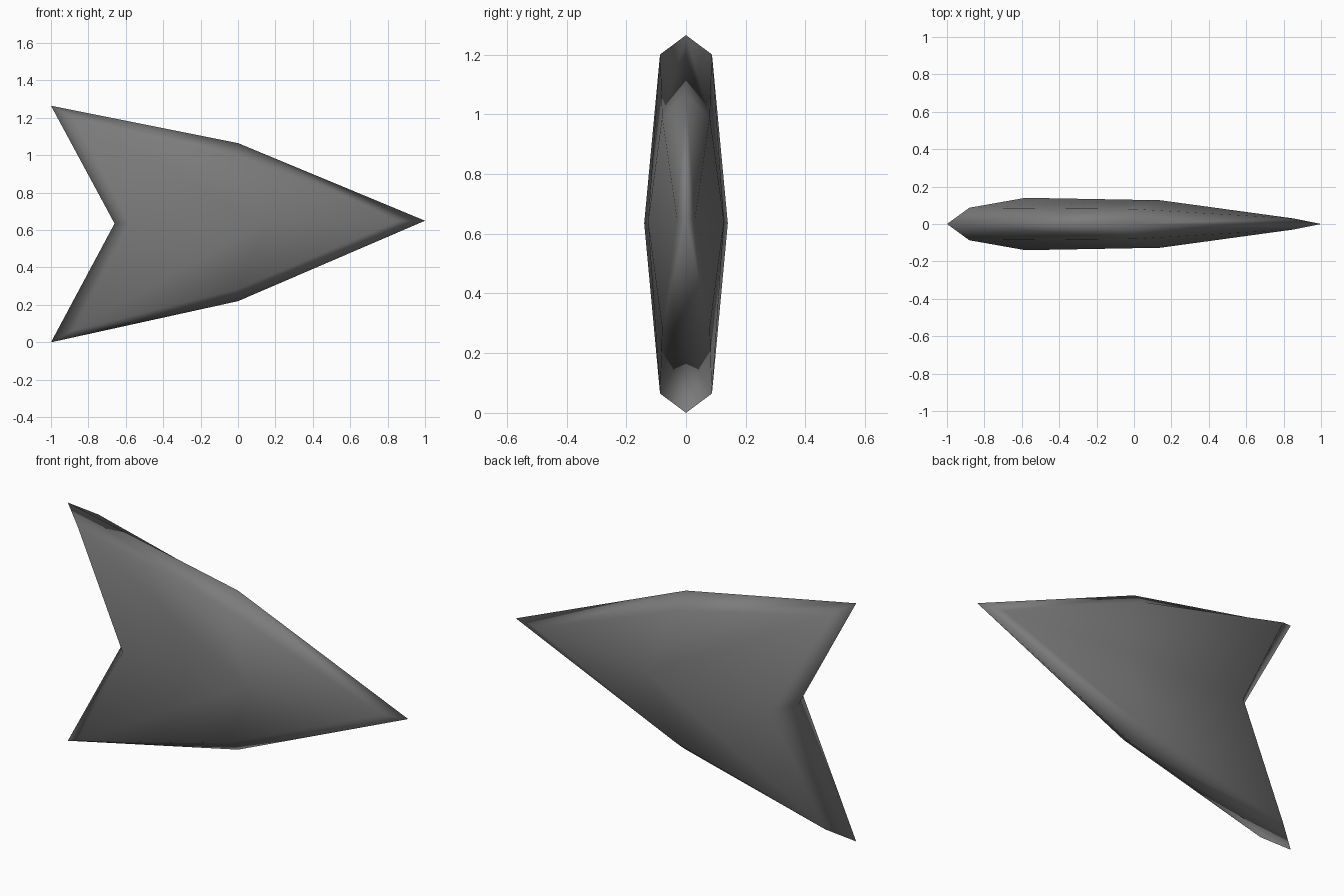
import bpy
import bmesh

cube = bpy.data.objects.get("Cube")
if cube:
    bpy.data.objects.remove(cube, do_unlink=True)

# Single dark grey material
grey = bpy.data.materials.new("dark_grey")
grey.use_nodes = True
colour = (0.2, 0.2, 0.2, 1.0)
grey.diffuse_color = colour
grey.node_tree.nodes["Principled BSDF"].inputs["Base Color"].default_value = colour

# Sharp rim in the middle plane (x, z), and the raised rim of each face (x, depth, z)
rim = [(-1, 1.265), (0, 1.065), (1, 0.65), (0, 0.22), (-1, 0), (-0.66, 0.635)]
face_rim = [(-0.88, 0.087, 1.2), (0, 0.08, 0.99), (0.85, 0.03, 0.648),
            (0, 0.08, 0.285), (-0.88, 0.087, 0.065), (-0.58, 0.14, 0.635)]
crown = (0.14, 0.127, 0.64)

bm = bmesh.new()
outer = [bm.verts.new((x, 0, z)) for x, z in rim]
count = len(rim)

# Bevel and crowned face on the front and on the back
for side in (-1, 1):
    inner = [bm.verts.new((x, side * y, z)) for x, y, z in face_rim]
    centre = bm.verts.new((crown[0], side * crown[1], crown[2]))
    for i in range(count):
        j = (i + 1) % count
        bm.faces.new((outer[i], outer[j], inner[j], inner[i]))
        bm.faces.new((inner[i], inner[j], centre))

bmesh.ops.recalc_face_normals(bm, faces=bm.faces)
for face in bm.faces:
    face.smooth = True

mesh = bpy.data.meshes.new("arrowhead")
bm.to_mesh(mesh)
bm.free()
mesh.materials.append(grey)
arrowhead = bpy.data.objects.new("arrowhead", mesh)
bpy.context.collection.objects.link(arrowhead)
